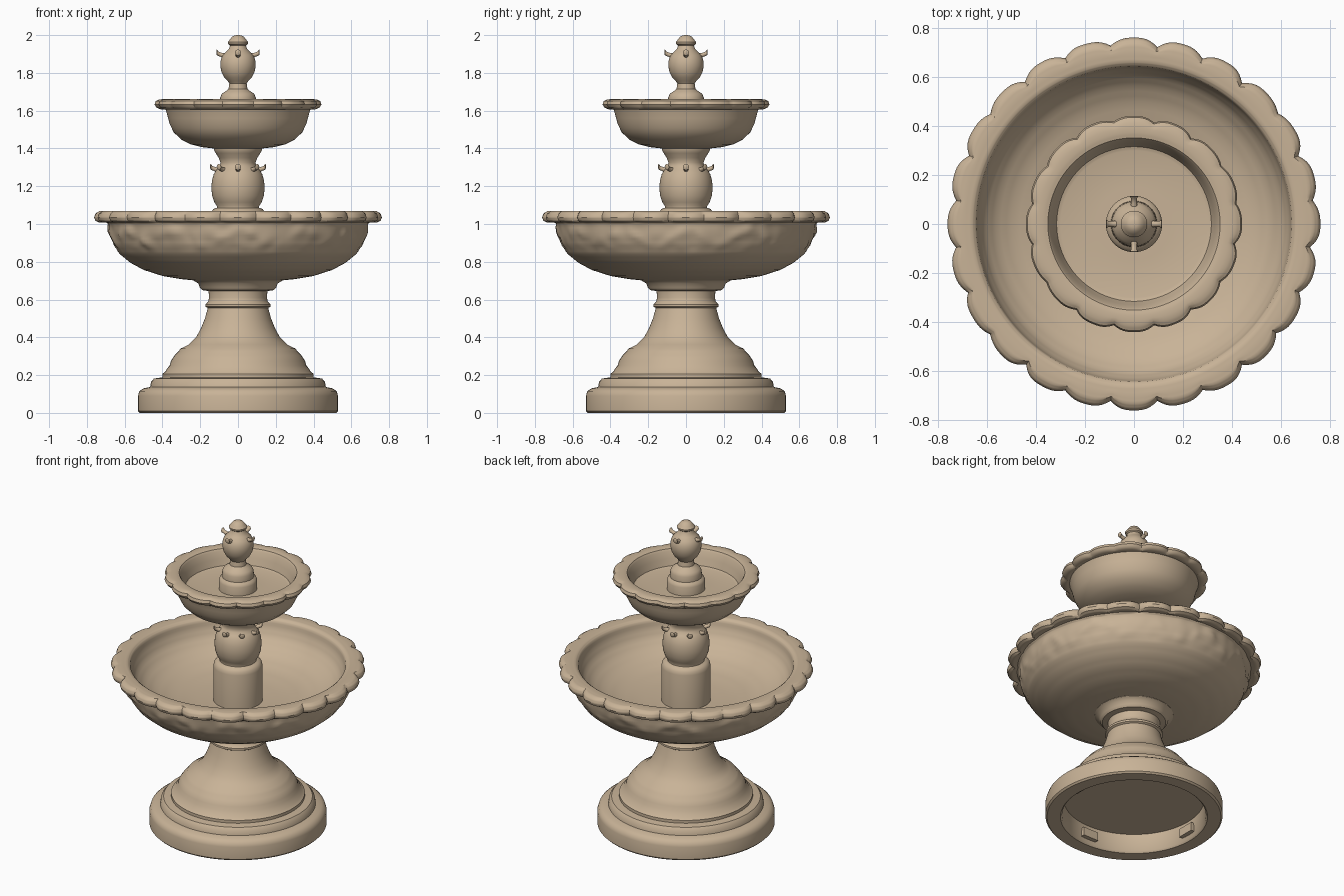
import bpy, bmesh, math
from mathutils import Vector, noise

if "Cube" in bpy.data.objects:
    bpy.data.objects.remove(bpy.data.objects["Cube"])

stone = bpy.data.materials.new("warm_sandstone")
stone.use_nodes = True
COLOUR = (0.58, 0.45, 0.31, 1)
stone.diffuse_color = COLOUR
stone.node_tree.nodes["Principled BSDF"].inputs["Base Color"].default_value = COLOUR


def finish(name, bm, angle=40):
    bmesh.ops.recalc_face_normals(bm, faces=bm.faces)
    mesh = bpy.data.meshes.new(name)
    bm.to_mesh(mesh)
    bm.free()
    obj = bpy.data.objects.new(name, mesh)
    bpy.context.collection.objects.link(obj)
    mesh.materials.append(stone)
    bpy.ops.object.select_all(action="DESELECT")
    obj.select_set(True)
    bpy.context.view_layer.objects.active = obj
    bpy.ops.object.shade_smooth_by_angle(angle=math.radians(angle))
    return obj


def lathe(name, profile, segments=96, steps=1, shape=None):
    """Revolve (radius, height) points; shape may adjust the radius by angle."""
    points = []
    for (r0, z0), (r1, z1) in zip(profile, profile[1:]):
        points += [(r0 + (r1 - r0) * i / steps, z0 + (z1 - z0) * i / steps) for i in range(steps)]
    points.append(profile[-1])
    bm = bmesh.new()
    rings = []
    for r, z in points:
        if r == 0:
            rings.append([bm.verts.new((0, 0, z))] * segments)
            continue
        ring = []
        for i in range(segments):
            a = math.tau * i / segments
            rr = shape(r, z, a) if shape else r
            ring.append(bm.verts.new((rr * math.cos(a), rr * math.sin(a), z)))
        rings.append(ring)
    for low, high in zip(rings, rings[1:]):
        for i in range(segments):
            j = (i + 1) % segments
            bm.faces.new(dict.fromkeys((low[i], low[j], high[j], high[i])))
    return finish(name, bm)


def scallop(count, start, outer, depth):
    """Lobed rim: notches fade in between the start and outer radii."""
    def shape(r, z, a):
        fade = min(max((r - start) / (outer - start), 0), 1)
        lobe = abs(math.cos(count * a / 2 + math.pi / 2 * (count % 4 == 2)))
        vary = 0.7 + 0.5 * noise.noise(Vector((math.cos(a), math.sin(a), 0)) * 3)
        return r - fade * depth * vary * (1 - lobe) ** 1.5
    return shape


rim_large = scallop(24, 0.69, 0.75, 0.042)


def carved_bowl(r, z, a):
    # Worn garland relief on the upper outside of the bowl
    if r > 0.645 and 0.86 < z < 1.005:
        swag = 0.93 + 0.035 * math.cos(12 * a)
        relief = math.exp(-((z - swag) / 0.025) ** 2)
        rough = noise.noise(Vector((9 * math.cos(a), 9 * math.sin(a), z * 16)))
        return r + 0.008 * relief * (0.6 + rough) - 0.004 + 0.005 * rough
    return rim_large(r, z, a)


# Hollow stepped base and flared pedestal
lathe("pedestal_base", [
    (0, 0.12), (0.42, 0.12), (0.43, 0.01), (0.44, 0), (0.52, 0), (0.53, 0.01), (0.53, 0.09),
    (0.522, 0.115), (0.50, 0.13), (0.465, 0.137), (0.46, 0.165), (0.445, 0.182),
    (0.40, 0.188), (0.40, 0.207), (0.385, 0.218), (0.375, 0.235), (0.362, 0.25), (0.355, 0.275),
    (0.335, 0.305), (0.315, 0.325), (0.305, 0.34), (0.26, 0.362), (0.222, 0.40), (0.195, 0.45),
    (0.175, 0.50), (0.16, 0.555), (0.172, 0.562), (0.172, 0.575), (0.158, 0.588),
    (0.153, 0.61), (0.156, 0.645), (0.19, 0.65), (0.203, 0.665), (0.21, 0.685),
    (0.235, 0.70), (0.235, 0.73), (0, 0.73)])

# Small blocks around the inside of the hollow base
for i in range(4):
    bm = bmesh.new()
    bmesh.ops.create_cube(bm, size=1)
    block = finish("base_block_%d" % i, bm)
    a = i * math.pi / 2
    block.scale = (0.03, 0.11, 0.055)
    block.location = (0.415 * math.cos(a), 0.415 * math.sin(a), 0.06)
    block.rotation_euler.z = a

# Large lower bowl
lathe("lower_bowl", [
    (0, 0.70), (0.22, 0.70), (0.30, 0.708), (0.40, 0.725), (0.50, 0.757), (0.57, 0.795),
    (0.625, 0.84), (0.66, 0.885), (0.682, 0.94), (0.692, 1.0), (0.70, 1.012), (0.735, 1.008),
    (0.755, 1.017), (0.762, 1.035), (0.755, 1.055), (0.735, 1.068), (0.70, 1.07),
    (0.66, 1.067), (0.645, 1.055), (0.635, 1.01), (0.61, 0.96), (0.565, 0.915), (0.50, 0.877),
    (0.40, 0.845), (0.28, 0.828), (0.15, 0.82), (0, 0.82)], 288, 3, carved_bowl)

# Column and vase between the bowls
lathe("middle_column", [
    (0, 0.80), (0.147, 0.80), (0.147, 1.045), (0.142, 1.065), (0.13, 1.08), (0.112, 1.086),
    (0.112, 1.095), (0.125, 1.115), (0.137, 1.15), (0.141, 1.19), (0.138, 1.23), (0.128, 1.265),
    (0.112, 1.29), (0.097, 1.305), (0.093, 1.325), (0.102, 1.35), (0.118, 1.375),
    (0.127, 1.39), (0.13, 1.42), (0, 1.42)])

# Small upper bowl
lathe("upper_bowl", [
    (0, 1.40), (0.13, 1.40), (0.19, 1.407), (0.25, 1.422), (0.30, 1.447), (0.34, 1.485),
    (0.362, 1.53), (0.378, 1.59), (0.385, 1.61), (0.41, 1.607), (0.43, 1.615), (0.442, 1.632),
    (0.436, 1.65), (0.415, 1.66), (0.375, 1.662), (0.352, 1.657), (0.344, 1.645),
    (0.316, 1.56), (0.30, 1.555), (0, 1.555)], 192, 2, scallop(16, 0.385, 0.43, 0.025))

# Top pedestal, urn and bud finial
lathe("top_urn", [
    (0, 1.54), (0.115, 1.54), (0.115, 1.61), (0.108, 1.625), (0.095, 1.635), (0.094, 1.67),
    (0.085, 1.69), (0.065, 1.703), (0.05, 1.715), (0.046, 1.745), (0.055, 1.757), (0.072, 1.775),
    (0.088, 1.805), (0.094, 1.84), (0.091, 1.87), (0.08, 1.895), (0.06, 1.915),
    (0.047, 1.93), (0.042, 1.945), (0.052, 1.952), (0.054, 1.963), (0.042, 1.978),
    (0.03, 1.993), (0.015, 1.999), (0, 2.0)], 64)


def spout(name, angle, root, tip, z, width):
    """Tapered water spout with an upturned, flared mouth."""
    bm = bmesh.new()
    path = [(0, -0.012, 1), (0.5, -0.004, 0.75), (0.8, 0.003, 0.7), (0.95, 0.01, 0.95), (1, 0.012, 0.6)]
    sides, rings = 10, []
    for t, rise, size in path:
        r = root + (tip - root) * t
        rings.append([bm.verts.new((r, width * size * math.cos(math.tau * k / sides),
                                    z + rise + width * size * math.sin(math.tau * k / sides)))
                      for k in range(sides)])
    for p, q in zip(rings, rings[1:]):
        for k in range(sides):
            n = (k + 1) % sides
            bm.faces.new((p[k], p[n], q[n], q[k]))
    bm.faces.new(rings[0])
    bm.faces.new(rings[-1])
    finish(name, bm).rotation_euler.z = angle


for i in range(8):
    spout("middle_spout_%d" % i, i * math.pi / 4, 0.085, 0.147, 1.292, 0.017)
for i in range(4):
    spout("top_spout_%d" % i, i * math.pi / 2, 0.055, 0.115, 1.898, 0.017)
